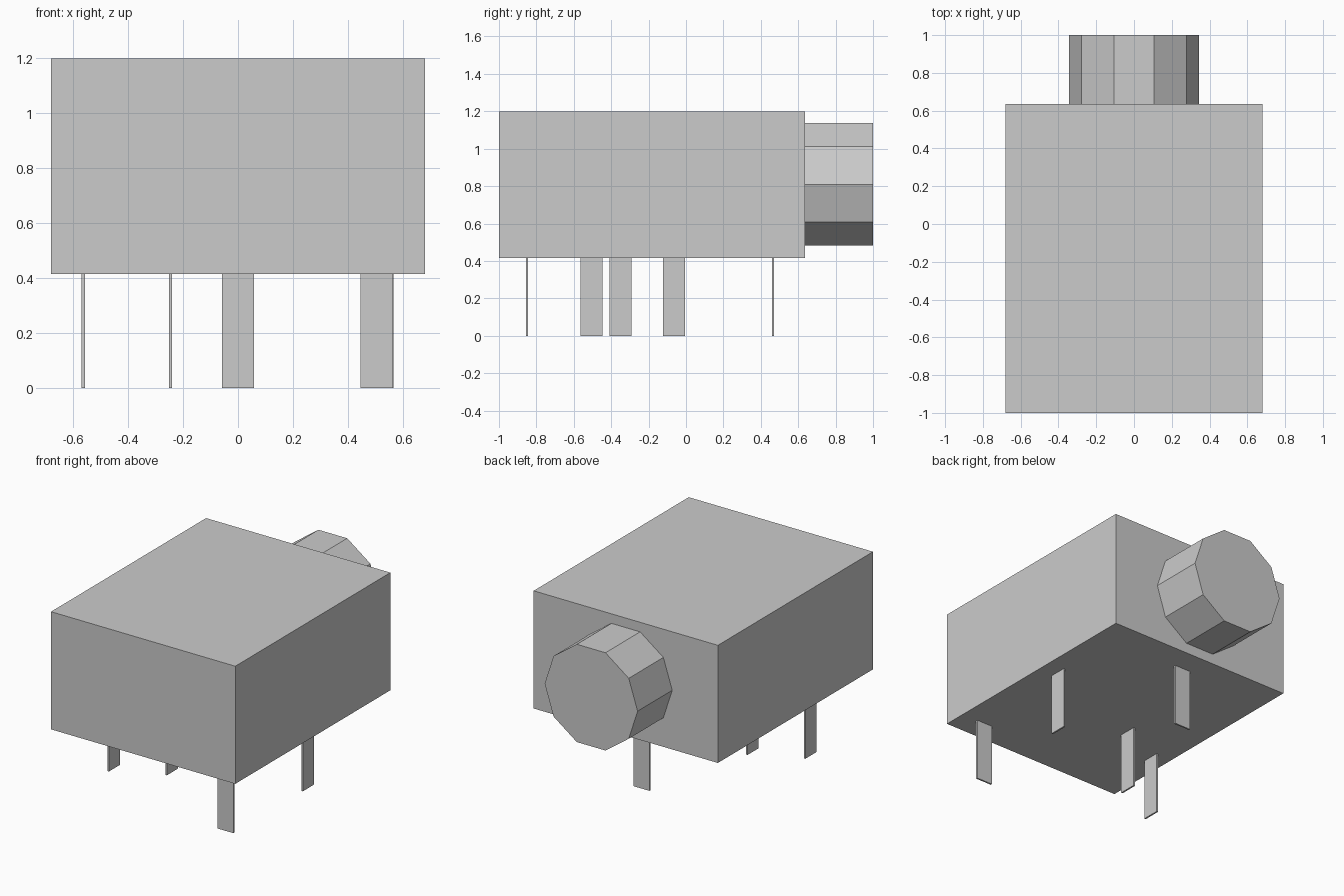
import bpy
import bmesh
from math import pi
from mathutils import Matrix, Vector

default = bpy.data.objects.get("Cube")
if default:
    bpy.data.objects.remove(default)

grey = bpy.data.materials.new("plain_grey")
grey.use_nodes = True
colour = (0.6, 0.6, 0.6, 1)
grey.diffuse_color = colour
grey.node_tree.nodes["Principled BSDF"].inputs["Base Color"].default_value = colour


def finish(name, bm):
    mesh = bpy.data.meshes.new(name)
    bm.to_mesh(mesh)
    bm.free()
    mesh.materials.append(grey)
    obj = bpy.data.objects.new(name, mesh)
    bpy.context.collection.objects.link(obj)
    return obj


def box(name, centre, size):
    bm = bmesh.new()
    matrix = Matrix.Translation(centre) @ Matrix.Diagonal(Vector(size).to_4d())
    bmesh.ops.create_cube(bm, size=1, matrix=matrix)
    return finish(name, bm)


# Housing block
base, top, back = 0.415, 1.2, 0.635
box("housing", (0, (back - 1) / 2, (base + top) / 2), (1.36, back + 1, top - base))

# Ten-sided socket collar with a corner pointing to each side
bm = bmesh.new()
bmesh.ops.create_cone(
    bm, cap_ends=True, segments=10, radius1=0.343, radius2=0.343, depth=1 - back,
    matrix=Matrix.Translation((0, (1 + back) / 2, 0.81))
    @ Matrix.Rotation(pi / 2, 4, "X") @ Matrix.Rotation(pi / 2, 4, "Z"))
# Turn the ring so its top and bottom are flat
if max(v.co.x for v in bm.verts) < 0.342:
    bmesh.ops.rotate(bm, cent=(0, 0, 0.81), verts=bm.verts,
                     matrix=Matrix.Rotation(pi / 10, 3, "Y"))
finish("socket_collar", bm)

# Flat contact pins: two lie across the housing, three along it
width, thin = 0.118, 0.011
across, along = (width, thin, base), (thin, width, base)
for name, x, y, size in (
        ("front_pin", 0.505, -0.85, across),
        ("back_pin", 0, 0.465, across),
        ("left_pin", 0.56, -0.065, along),
        ("right_outer_pin", -0.563, -0.505, along),
        ("right_inner_pin", -0.245, -0.35, along)):
    box(name, (x, y, base / 2), size)
